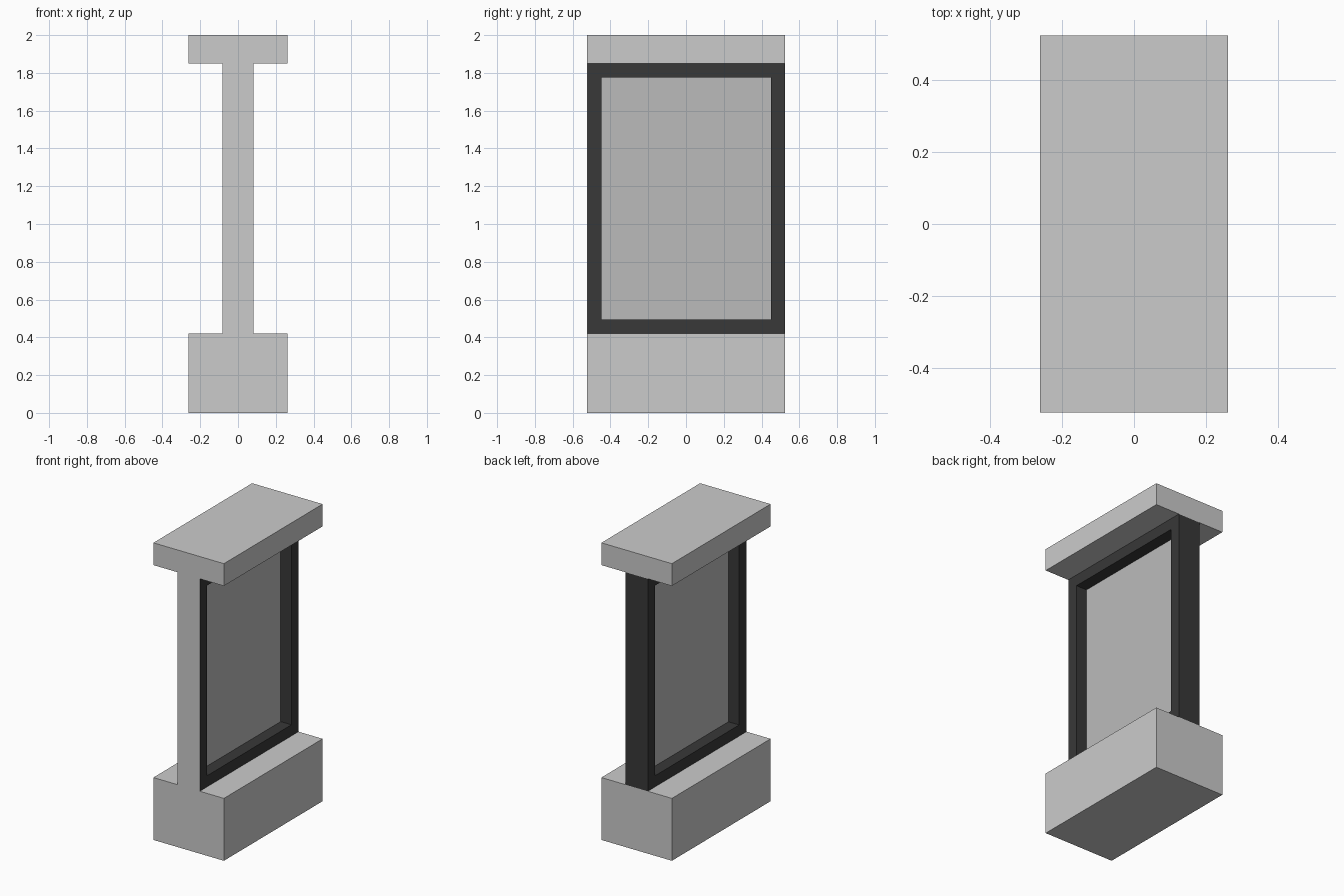
import bpy, bmesh

if "Cube" in bpy.data.objects:
    bpy.data.objects.remove(bpy.data.objects["Cube"])

W, D, H = 0.2625, 0.525, 2.0     # half width, half depth, height
T, Z0, Z1 = 0.083, 0.42, 1.85    # frame half thickness, bottom, top
B = 0.075                        # frame border
SKIN = 0.003                     # front cover thickness


def material(name, v):
    m = bpy.data.materials.new(name)
    m.diffuse_color = (v, v, v, 1)
    m.use_nodes = True
    m.node_tree.nodes["Principled BSDF"].inputs["Base Color"].default_value = m.diffuse_color
    return m


def finish(name, bm, mat=None):
    bmesh.ops.recalc_face_normals(bm, faces=bm.faces)
    me = bpy.data.meshes.new(name)
    bm.to_mesh(me)
    bm.free()
    ob = bpy.data.objects.new(name, me)
    bpy.context.collection.objects.link(ob)
    if mat:
        me.materials.append(mat)
    return ob


def box(name, lo, hi, mat=None):
    bm = bmesh.new()
    bmesh.ops.create_cube(bm, size=1)
    for v in bm.verts:
        v.co = [(a + b) / 2 + c * (b - a) for a, b, c in zip(lo, hi, v.co)]
    return finish(name, bm, mat)


def ring(name, y0, y1, z0, z1, border, half, mat):
    # rectangular frame: quads between outer and inner loops, extruded along x
    def loop(bm, i):
        return [bm.verts.new((-half, y, z)) for y, z in
                ((y0 + i, z0 + i), (y1 - i, z0 + i), (y1 - i, z1 - i), (y0 + i, z1 - i))]
    bm = bmesh.new()
    outer, inner = loop(bm, 0), loop(bm, border)
    for k in range(4):
        n = (k + 1) % 4
        bm.faces.new((outer[k], outer[n], inner[n], inner[k]))
    new = bmesh.ops.extrude_face_region(bm, geom=bm.faces[:], use_keep_orig=True)["geom"]
    for v in new:
        if isinstance(v, bmesh.types.BMVert):
            v.co.x = half
    return finish(name, bm, mat)


dark = material("dark_frame", 0.04)
pane = material("panel_grey", 0.5)

# plinth, cap and the grey front edge joining them
box("plinth", (-W, -D, 0), (W, D, Z0))
box("cap", (-W, -D, Z1), (W, D, H))
box("front_cover", (-T, -D, Z0), (T, -D + SKIN, Z1))

# dark frame around a thin centre panel
ring("frame", -D + SKIN, D, Z0, Z1, B, T, dark)
box("centre_panel", (-0.003, -D + B, Z0 + B), (0.003, D - B, Z1 - B), pane)
